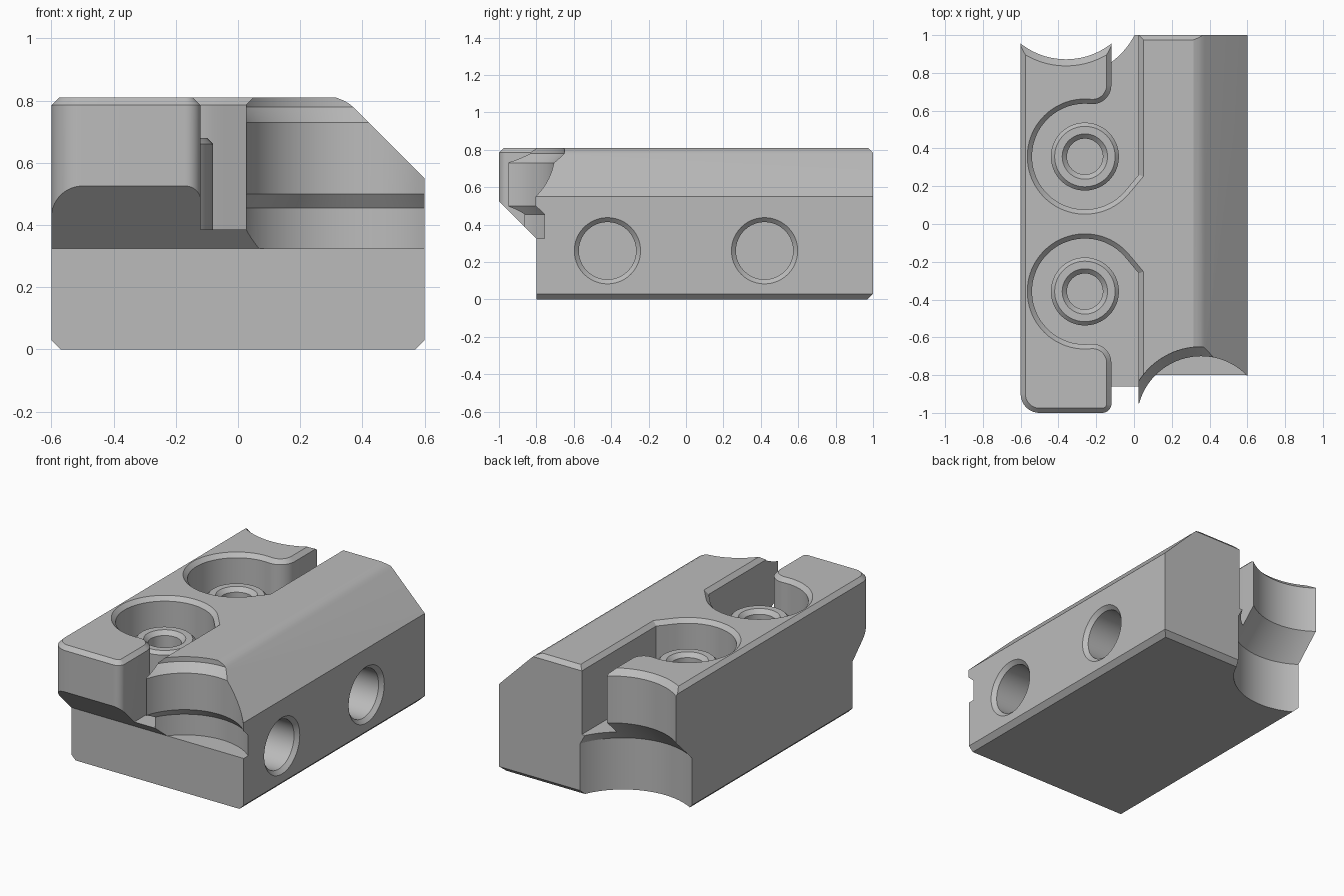
import bpy, bmesh
from math import sin, cos, pi, radians, atan2, sqrt
from mathutils import Matrix

if "Cube" in bpy.data.objects:
    bpy.data.objects.remove(bpy.data.objects["Cube"], do_unlink=True)

grey = bpy.data.materials.new("plain grey")
grey.use_nodes = True
grey.diffuse_color = (0.5, 0.5, 0.5, 1)
grey.node_tree.nodes["Principled BSDF"].inputs["Base Color"].default_value = (0.5, 0.5, 0.5, 1)


def arc(cx, cy, r, a0, a1, n=16):
    """Points on an arc, angles in degrees."""
    angles = [radians(a0 + (a1 - a0) * i / n) for i in range(n + 1)]
    return [(cx + r * cos(a), cy + r * sin(a)) for a in angles]


def loft(name, rings, matrix=Matrix()):
    """Closed solid through rings given as (height, outline points)."""
    bm = bmesh.new()
    loops = [[bm.verts.new((x, y, z)) for x, y in pts] for z, pts in rings]
    count = len(loops[0])
    for low, high in zip(loops, loops[1:]):
        for i in range(count):
            j = (i + 1) % count
            bm.faces.new((low[i], low[j], high[j], high[i]))
    bm.faces.new(loops[0][::-1])
    bm.faces.new(loops[-1])
    bm.transform(matrix)
    bmesh.ops.recalc_face_normals(bm, faces=bm.faces)
    mesh = bpy.data.meshes.new(name)
    bm.to_mesh(mesh)
    bm.free()
    mesh.materials.append(grey)
    obj = bpy.data.objects.new(name, mesh)
    bpy.context.collection.objects.link(obj)
    return obj


def turned(name, cx, cy, profile, matrix=Matrix(), n=96):
    """Round solid from (radius, height) pairs."""
    step = 360 / n
    return loft(name, [(z, arc(cx, cy, r, 0, 360 - step, n - 1)) for r, z in profile], matrix)


def combine(target, tool, operation):
    mod = target.modifiers.new(tool.name, "BOOLEAN")
    mod.object, mod.operation, mod.solver = tool, operation, "EXACT"
    bpy.context.view_layer.objects.active = target
    bpy.ops.object.modifier_apply(modifier=mod.name)
    bpy.data.objects.remove(tool, do_unlink=True)


# Plan of the block with the rounded front nose, inset by d
def plan(d):
    nose_left = arc(-0.5, -0.9, 0.1 - d, 180, 270)
    nose_right = arc(-0.169, -0.95, 0.05 - d, -90, 0, 10)
    return nose_left + nose_right + [(0.7, -0.95), (0.7, 1 - d), (-0.6 + d, 1 - d)]


block = loft("clamp_block", [(0, plan(0.03)), (0.03, plan(0)),
                             (0.785, plan(0)), (0.81, plan(0.025))])

# Cross-section with the sloping right shoulder
section = [(-0.8, -0.1), (0.47, -0.1), (0.6, 0.03), (0.6, 0.55), (0.375, 0.775),
           (0.36, 0.788), (0.342, 0.799), (0.315, 0.81), (0.3, 0.9), (-0.8, 0.9)]
along_y = Matrix.Rotation(pi / 2, 4, "X")
combine(block, loft("shoulder", [(-1.3, section), (1.3, section)], along_y), "INTERSECT")

# Undercut below the nose
under = [(-1.2, -0.1), (-0.8, -0.1), (-0.8, 0.325), (-1.2, 0.725)]
along_x = Matrix(((0, 0, 1, 0), (1, 0, 0, 0), (0, 1, 0, 0), (0, 0, 0, 1)))
combine(block, loft("undercut", [(-0.9, under), (0.9, under)], along_x), "DIFFERENCE")

# Stepped hollow at the front right
hollow = [(0.375, 0.325), (0.375, 0.455), (0.34, 0.5), (0.34, 0.73), (0.39, 0.78), (0.39, 0.9)]
combine(block, turned("front_hollow", 0.355, -1.04, hollow), "DIFFERENCE")

# Rounded recess at the back left
recess = [(-0.1, 1.14, 0.42), (0.325, 1.14, 0.42), (0.48, 1.26, 0.388),
          (0.775, 1.26, 0.388), (0.855, 1.26, 0.468)]
rings = [(z, arc(-0.36, cy, r, 0, 357, 119)) for z, cy, r in recess]
combine(block, loft("back_recess", rings), "DIFFERENCE")


# Round pocket opening into a slot, widened by d
PX, PY, PR, FILLET, SLOT_L, SLOT_R = -0.26, 0.357, 0.28, 0.1, -0.12, 0.025


def pocket(d, side):
    fx = SLOT_L - FILLET
    reach = PR + FILLET
    fy = PY + sqrt(reach ** 2 - (fx - PX) ** 2)
    tangent = atan2(fy - PY, fx - PX) * 180 / pi
    pts = [(SLOT_L - d, 1.3)]
    pts += arc(fx, fy, FILLET - d, 0, tangent - 180, 14)
    pts += arc(PX, PY, PR + d, tangent, 320, 56)[1:]
    x, y = pts[-1]
    corner = y + (SLOT_R + d - x) / sin(radians(40)) * cos(radians(40))
    pts += [(SLOT_R + d, corner), (SLOT_R + d, 1.3)]
    return [(px, side * py) for px, py in pts]


for side in (-1, 1):
    levels = [(0.385, 0), (0.785, 0), (0.845, 0.06)]
    combine(block, loft("pocket", [(z, pocket(d, side)) for z, d in levels]), "DIFFERENCE")
    # Screw boss with a chamfered hole
    boss = turned("boss", PX, side * PY, [(0.18, 0.3), (0.18, 0.66), (0.16, 0.68)])
    combine(block, boss, "UNION")
    bore = turned("bore", PX, side * PY, [(0.095, 0.2), (0.095, 0.655), (0.12, 0.68), (0.14, 0.7)])
    combine(block, bore, "DIFFERENCE")
    # Chamfered hole in the right side
    side_hole = turned("side_hole", side * 0.42, 0.26,
                       [(0.153, 0.1), (0.153, 0.577), (0.177, 0.6), (0.197, 0.62)], along_x)
    combine(block, side_hole, "DIFFERENCE")

bpy.ops.object.select_all(action="DESELECT")
block.select_set(True)
bpy.context.view_layer.objects.active = block
bpy.ops.object.shade_smooth_by_angle(angle=radians(22))
